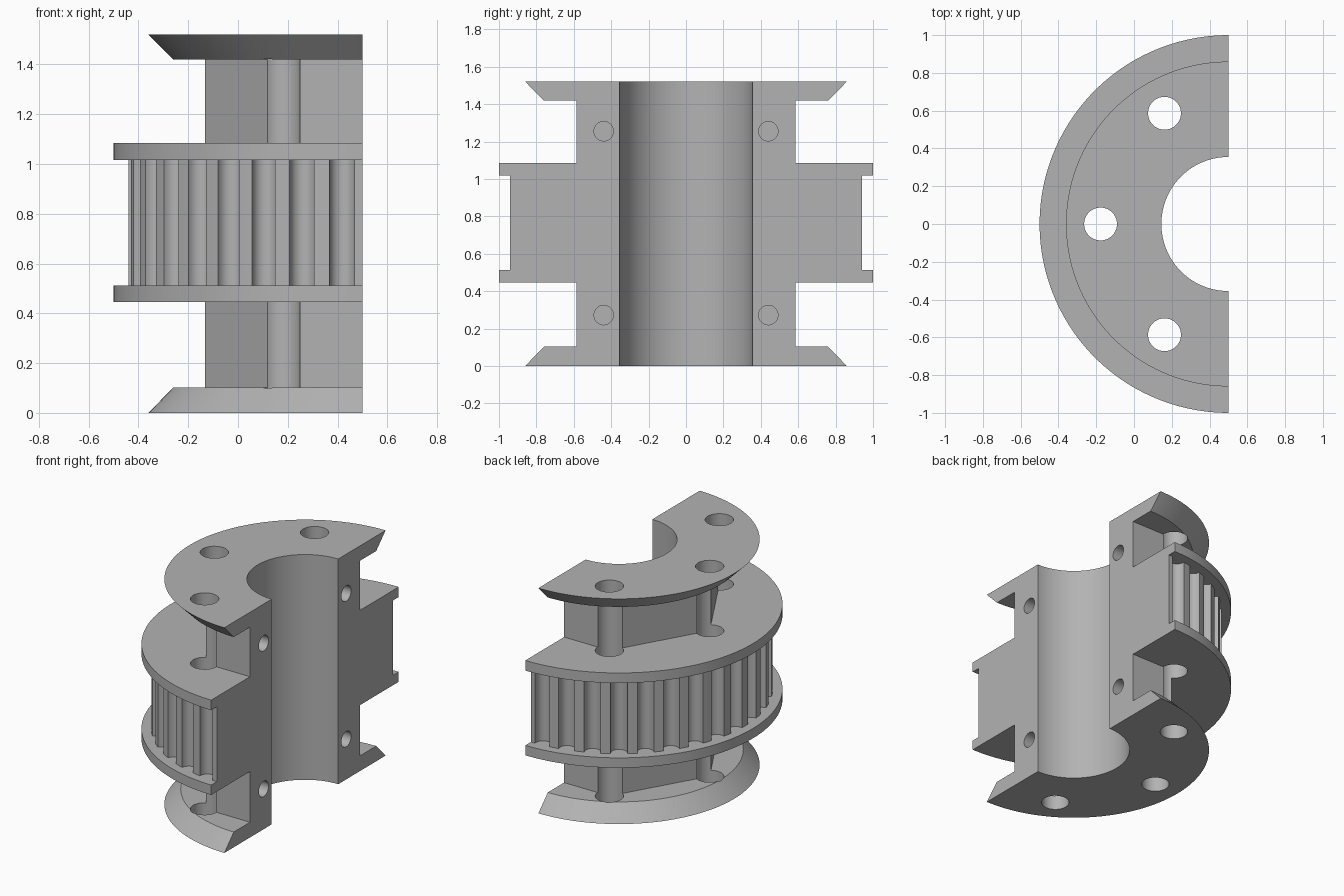
import bpy, bmesh, math
from mathutils import Matrix

if "Cube" in bpy.data.objects:
    bpy.data.objects.remove(bpy.data.objects["Cube"])

AXIS_X = 0.5          # the pulley is split lengthwise on the plane x = 0.5
HEIGHT = 1.52
SEG = 128

grey = bpy.data.materials.new("light_grey")
grey.diffuse_color = (0.45, 0.45, 0.45, 1)
grey.use_nodes = True
grey.node_tree.nodes["Principled BSDF"].inputs["Base Color"].default_value = grey.diffuse_color


def prism(name, lower, z0, z1, upper=None, matrix=None):
    """Solid between two matching outlines."""
    upper = upper or lower
    bm = bmesh.new()
    a = [bm.verts.new((x, y, z0)) for x, y in lower]
    b = [bm.verts.new((x, y, z1)) for x, y in upper]
    n = len(a)
    bm.faces.new(a[::-1])
    bm.faces.new(b)
    for i in range(n):
        j = (i + 1) % n
        bm.faces.new((a[i], a[j], b[j], b[i]))
    bmesh.ops.transform(bm, matrix=matrix or Matrix(), verts=bm.verts)
    bmesh.ops.recalc_face_normals(bm, faces=bm.faces)
    me = bpy.data.meshes.new(name)
    bm.to_mesh(me)
    bm.free()
    me.materials.append(grey)
    ob = bpy.data.objects.new(name, me)
    bpy.context.collection.objects.link(ob)
    return ob


def circle(r, n=SEG, cx=AXIS_X, cy=0.0, phase=0.5):
    return [(cx + r * math.cos(2 * math.pi * (i + phase) / n),
             cy + r * math.sin(2 * math.pi * (i + phase) / n)) for i in range(n)]


def toothed_outline(r=0.94, teeth=36, centre=0.928, groove=0.051, steps=10):
    """Flat lands with rounded grooves between them."""
    pts = []
    half = math.asin(groove / r)
    for t in range(teeth):
        mid = 2 * math.pi * (t + 0.5) / teeth
        local = [(r * math.cos(half), -groove)]
        local += [(centre - groove * math.sin(math.pi * k / steps),
                   -groove * math.cos(math.pi * k / steps)) for k in range(steps + 1)]
        local += [(r * math.cos(half), groove)]
        c, s = math.cos(mid), math.sin(mid)
        pts += [(AXIS_X + u * c - v * s, u * s + v * c) for u, v in local]
        land = 2 * math.pi * (t + 1) / teeth
        for d in (-0.008, 0.008):
            pts.append((AXIS_X + r * math.cos(land + d), r * math.sin(land + d)))
    return pts


def combine(target, other, operation):
    mod = target.modifiers.new("cut", 'BOOLEAN')
    mod.operation = operation
    mod.solver = 'EXACT'
    mod.object = other
    bpy.context.view_layer.objects.active = target
    bpy.ops.object.modifier_apply(modifier=mod.name)
    bpy.data.objects.remove(other)


# Hexagonal hub running the full height
body = prism("half_pulley", circle(0.677, 6, phase=0), 0.05, HEIGHT - 0.05)

# Toothed belt track and its two guide rims
combine(body, prism("belt_track", toothed_outline(), 0.48, 1.05), 'UNION')
for z0, z1 in ((0.445, 0.512), (1.017, 1.085)):
    combine(body, prism("guide_rim", circle(1.0), z0, z1), 'UNION')

# Bevelled end flanges
combine(body, prism("bottom_flange", circle(0.86), 0, 0.103, circle(0.76)), 'UNION')
combine(body, prism("top_flange", circle(0.76), HEIGHT - 0.101, HEIGHT, circle(0.86)), 'UNION')

# Shaft bore and the three lengthwise bolt holes at the hub corners
combine(body, prism("bore_cutter", circle(0.355), -0.2, 1.8), 'DIFFERENCE')
for deg in (120, 180, 240):
    a = math.radians(deg)
    hole = circle(0.087, 48, AXIS_X + 0.677 * math.cos(a), 0.677 * math.sin(a))
    combine(body, prism("bolt_cutter", hole, -0.2, 1.8), 'DIFFERENCE')

# Remove the other half
square = [(AXIS_X, -1.5), (2.5, -1.5), (2.5, 1.5), (AXIS_X, 1.5)]
combine(body, prism("half_cutter", square, -0.5, 2.0), 'DIFFERENCE')

# Blind screw holes in the split face
for y in (-0.44, 0.44):
    for z in (0.272, 1.255):
        m = Matrix.Translation((0, y, z)) @ Matrix.Rotation(math.pi / 2, 4, 'Y')
        combine(body, prism("screw_cutter", circle(0.052, 32, 0, 0), 0.25, 0.7, matrix=m),
                'DIFFERENCE')

bpy.ops.object.select_all(action='DESELECT')
body.select_set(True)
bpy.context.view_layer.objects.active = body
bpy.ops.object.shade_smooth_by_angle(angle=math.radians(30))
